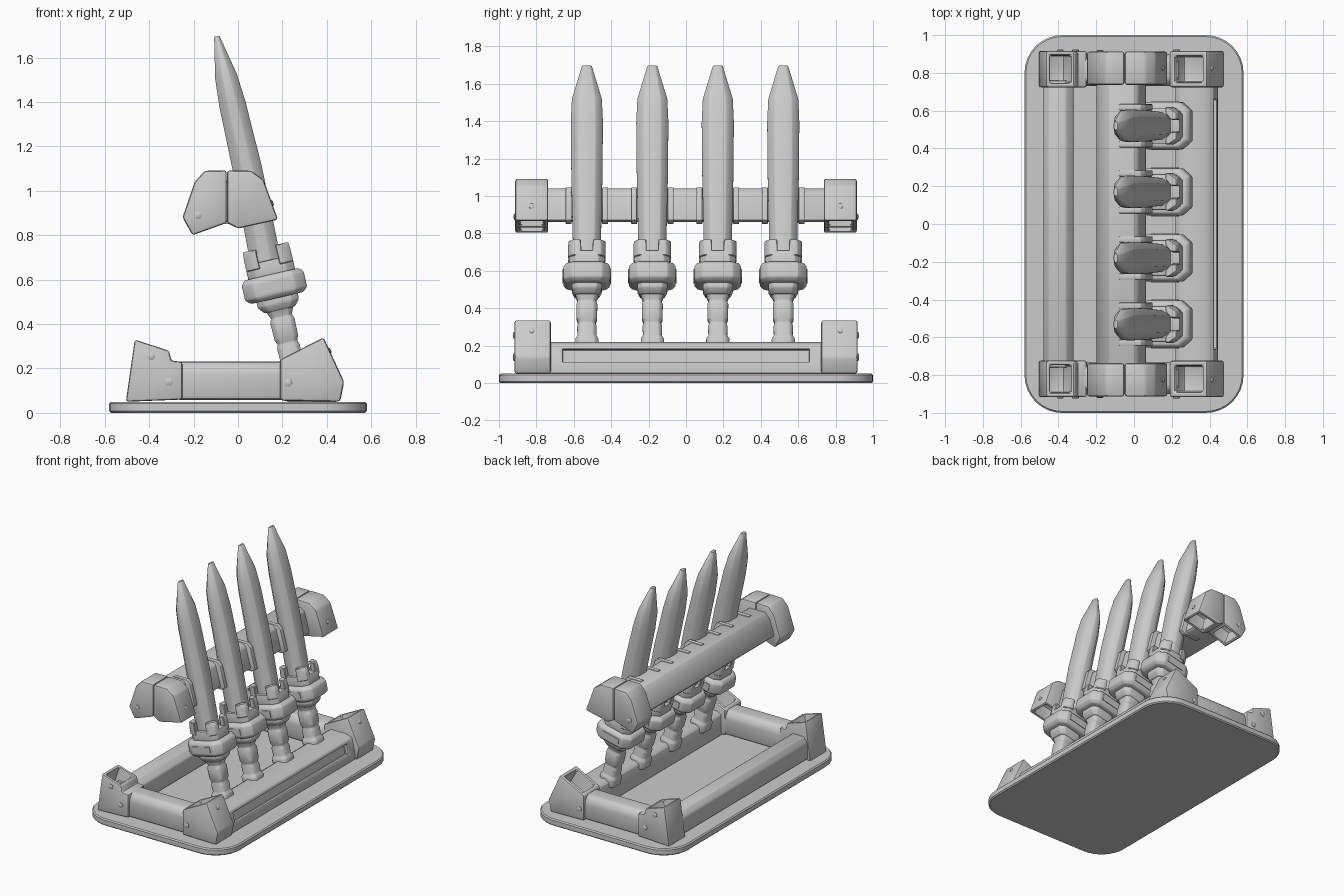
import bpy, bmesh, math
from mathutils import Matrix, Vector

if "Cube" in bpy.data.objects:
    bpy.data.objects.remove(bpy.data.objects["Cube"])

grey = bpy.data.materials.new("plain_grey")
grey.diffuse_color = (0.6, 0.6, 0.6, 1)
grey.use_nodes = True
grey.node_tree.nodes["Principled BSDF"].inputs["Base Color"].default_value = grey.diffuse_color


def finish(name, bm, bevel=0.0, segs=2, matrix=None):
    """Bevel the hard edges, place the mesh and link it as an object."""
    bmesh.ops.recalc_face_normals(bm, faces=bm.faces[:])
    if bevel:
        hard = [e for e in bm.edges if len(e.link_faces) == 2
                and e.calc_face_angle() > math.radians(24)]
        bmesh.ops.bevel(bm, geom=hard, offset=bevel, segments=segs,
                        profile=0.5, affect='EDGES', clamp_overlap=True)
    if matrix:
        bm.transform(matrix)
    me = bpy.data.meshes.new(name)
    bm.to_mesh(me)
    bm.free()
    me.materials.append(grey)
    ob = bpy.data.objects.new(name, me)
    bpy.context.collection.objects.link(ob)
    return ob


def loft(name, rings, bevel=0.0, segs=2, matrix=None):
    """Skin a list of equal-length point rings and cap both ends."""
    bm = bmesh.new()
    vs = [[bm.verts.new(p) for p in r] for r in rings]
    n = len(vs[0])
    for a, b in zip(vs, vs[1:]):
        for i in range(n):
            j = (i + 1) % n
            bm.faces.new((a[i], a[j], b[j], b[i]))
    bm.faces.new(vs[0][::-1])
    bm.faces.new(vs[-1])
    return finish(name, bm, bevel, segs, matrix)


def prism(name, profile, y0, y1, bevel=0.0, pockets=(), segs=2, slot_scale=1.0):
    """Extrude an (x, z) profile along y; pockets = (edge, rim, depth)."""
    bm = bmesh.new()
    a = [bm.verts.new((x, y0, z)) for x, z in profile]
    b = [bm.verts.new((x, y1, z)) for x, z in profile]
    n = len(profile)
    sides = [bm.faces.new((a[i], a[(i + 1) % n], b[(i + 1) % n], b[i]))
             for i in range(n)]
    bm.faces.new(a[::-1])
    bm.faces.new(b)
    bmesh.ops.recalc_face_normals(bm, faces=bm.faces[:])
    for edge, rim, depth in pockets:
        f = sides[edge]
        f.normal_update()
        normal = f.normal.copy()
        bmesh.ops.inset_region(bm, faces=[f], thickness=rim, use_even_offset=True)
        mid = (y0 + y1) / 2
        for v in f.verts:
            v.co.y = mid + (v.co.y - mid) * slot_scale
        inner = bmesh.ops.extrude_discrete_faces(bm, faces=[f])["faces"][0]
        bmesh.ops.translate(bm, verts=inner.verts[:], vec=-normal * depth)
    return finish(name, bm, bevel, segs)


def box(name, x, y, z, bevel=0.0, matrix=None):
    ring = lambda h: [(x[0], y[0], h), (x[1], y[0], h), (x[1], y[1], h), (x[0], y[1], h)]
    return loft(name, [ring(z[0]), ring(z[1])], bevel, 2, matrix)


def bolt(name, centre, direction, r=0.018):
    """Small domed bolt head pointing along direction."""
    q = Vector(direction).to_track_quat('Z', 'Y').to_matrix().to_4x4()
    ring = lambda k, h: [(k * math.cos(t * math.pi / 5), k * math.sin(t * math.pi / 5), h)
                         for t in range(10)]
    loft(name, [ring(r, -0.015), ring(r, 0.004), ring(r * 0.6, 0.008)],
         0, 1, Matrix.Translation(centre) @ q)


# Base plate with rounded corners
def plate_ring(inset, z):
    pts, r = [], 0.2
    for cx, cy, start in ((1, 1, 0), (-1, 1, 90), (-1, -1, 180), (1, -1, 270)):
        for k in range(9):
            t = math.radians(start + k * 90 / 8)
            pts.append((cx * (0.58 - r) + (r - inset) * math.cos(t),
                        cy * (1.0 - r) + (r - inset) * math.sin(t), z))
    return pts


loft("base_plate", [plate_ring(0.008, 0), plate_ring(0, 0.008),
                    plate_ring(0, 0.042), plate_ring(0.008, 0.05)])

# Long rails
prism("back_rail", [(-0.48, 0.06), (-0.48, 0.18), (-0.45, 0.22), (-0.36, 0.22),
                    (-0.32, 0.18), (-0.32, 0.06)], -0.76, 0.76, 0.01)
prism("slotted_rail", [(0.22, 0.05), (0.22, 0.20), (0.25, 0.22), (0.37, 0.22),
                       (0.42, 0.205), (0.445, 0.09), (0.445, 0.05)],
      -0.74, 0.74, 0.004, [(4, 0.022, 0.03)], 1, 0.92)

for s, side in ((-1, "front"), (1, "rear")):
    y0, y1 = s * 0.82 - 0.097, s * 0.82 + 0.097
    out = s * 0.917
    # End rails of the base
    loft(side + "_end_rail", [[(x, s * 0.815 + 0.085 * c, 0.145 + 0.087 * h)
         for c, h in ((-1, -1), (1, -1), (1, 0.55), (0.65, 1), (-0.65, 1), (-1, 0.55))]
         for x in (-0.28, 0.24)], 0.02)
    # Hollow corner sockets
    prism(side + "_left_socket", [(-0.505, 0.05), (-0.465, 0.33), (-0.31, 0.28),
          (-0.30, 0.235), (-0.25, 0.23), (-0.25, 0.06)], y0, y1, 0.013, [(1, 0.024, 0.12)])
    prism(side + "_right_socket", [(0.19, 0.055), (0.19, 0.24), (0.385, 0.34),
          (0.478, 0.14), (0.46, 0.05)], y0, y1, 0.013, [(1, 0.028, 0.11)])
    # Two-part cap at each end of the upper beam
    c0, c1 = s * 0.825 - 0.088, s * 0.825 + 0.088
    prism(side + "_cap_left", [(-0.25, 0.88), (-0.195, 1.04), (-0.15, 1.09),
          (-0.051, 1.092), (-0.051, 0.855), (-0.205, 0.80)], c0, c1, 0.014, [(4, 0.024, 0.1)])
    prism(side + "_cap_right", [(-0.049, 1.092), (0.06, 1.09), (0.115, 1.05),
          (0.18, 0.87), (0.0, 0.83), (-0.049, 0.855)], c0, c1, 0.014, [(3, 0.024, 0.1)])
    # Bolt heads
    for x, z in ((-0.39, 0.255), (-0.31, 0.14), (0.225, 0.135)):
        bolt(side + "_socket_bolt", (x, out, z), (0, s, 0))
    bolt(side + "_cap_bolt", (-0.18, s * 0.913, 0.89), (0, s, 0))
    bolt(side + "_cap_face_bolt", (0.151, s * 0.825, 0.945), (0.94, 0, 0.34), 0.015)
    bolt(side + "_socket_face_bolt", (0.41, s * 0.825, 0.28), (0.9, 0, 0.42), 0.015)

# Upper beam
prism("upper_beam", [(-0.2, 0.89), (-0.165, 1.0), (-0.13, 1.04), (0.0, 1.04),
                     (0.025, 1.02), (0.065, 0.87), (0.04, 0.86), (-0.17, 0.86)],
      -0.76, 0.76, 0.008)


# Blades with hilts, all leaning back along one axis
def octagon(hx, hy, z, cut=0.35):
    k = 1 - cut
    return [(hx * a, hy * b, z) for a, b in ((1, -k), (1, k), (k, 1), (-k, 1),
                                             (-1, k), (-1, -k), (-k, -1), (k, -1))]


def blade_ring(z, hx, hy, off=0.0):
    return [(off + hx * a, hy * b, z) for a, b in
            ((1, -0.55), (1, 0.55), (0.35, 1), (-0.35, 1),
             (-1, 0.55), (-1, -0.55), (-0.35, -1), (0.35, -1))]


for i in range(4):
    y = -0.53 + 0.35 * i
    n = f"_{i + 1}"
    lean = Matrix.Translation((0.245, y, 0.22)) @ Matrix.Rotation(math.radians(-13), 4, 'Y')
    loft("blade" + n, [blade_ring(0.42, 0.07, 0.072, -0.015), blade_ring(0.9, 0.066, 0.083),
                       blade_ring(1.2, 0.06, 0.086), blade_ring(1.33, 0.05, 0.08),
                       blade_ring(1.515, 0.012, 0.026)], 0.003, 1, lean)
    # Handle with flared ends
    loft("grip" + n, [octagon(r, r, z) for z, r in
                      ((-0.05, 0.06), (0.01, 0.062), (0.03, 0.05), (0.08, 0.052),
                       (0.10, 0.045), (0.12, 0.054), (0.20, 0.056), (0.22, 0.048),
                       (0.27, 0.07))], 0.003, 1, lean)
    loft("lower_collar" + n, [octagon(0.07, 0.065, 0.25), octagon(0.095, 0.08, 0.28),
                              octagon(0.095, 0.08, 0.33)], 0.006, 2, lean)
    # Cross guard with thin side panels
    loft("guard" + n, [octagon(0.12, 0.108, 0.305), octagon(0.143, 0.125, 0.325),
                       octagon(0.143, 0.125, 0.395), octagon(0.125, 0.11, 0.415)],
         0.007, 2, lean)
    for s in (-1, 1):
        box("guard_panel" + n, (-0.07, 0.07), sorted((s * 0.12, s * 0.129)),
            (0.338, 0.383), 0, lean)
    # Crown collar with four corner teeth
    loft("crown_collar" + n, [octagon(0.108, 0.095, 0.40), octagon(0.108, 0.095, 0.48)],
         0.006, 2, lean)
    for a in (-1, 1):
        for b in (-1, 1):
            tooth = lambda h, w: [(a * 0.108, b * 0.03, h), (a * 0.108, b * w, h),
                                  (a * w * 0.9, b * 0.1, h), (a * 0.045, b * 0.1, h),
                                  (a * 0.045, b * 0.065, h), (a * 0.075, b * 0.03, h)]
            loft("crown_tooth" + n, [tooth(0.45, 0.075), tooth(0.5, 0.075),
                 [(x * 0.97, y_ * 0.95 + b * 0.004, z) for x, y_, z in tooth(0.54, 0.07)]],
                 0.004, 1, lean)
    # Brackets holding the blade on the beam
    for s in (-1, 1):
        m = y + s * 0.098
        prism("blade_bracket" + n, [(-0.06, 0.85), (-0.08, 1.046), (0.035, 1.046),
              (0.06, 1.02), (0.1, 0.87), (0.07, 0.85)], m - 0.016, m + 0.016, 0.005)

# Smooth rounded edges, keep hard ones crisp
bpy.ops.object.select_all(action='SELECT')
bpy.context.view_layer.objects.active = bpy.data.objects["base_plate"]
bpy.ops.object.shade_smooth_by_angle(angle=math.radians(32))
